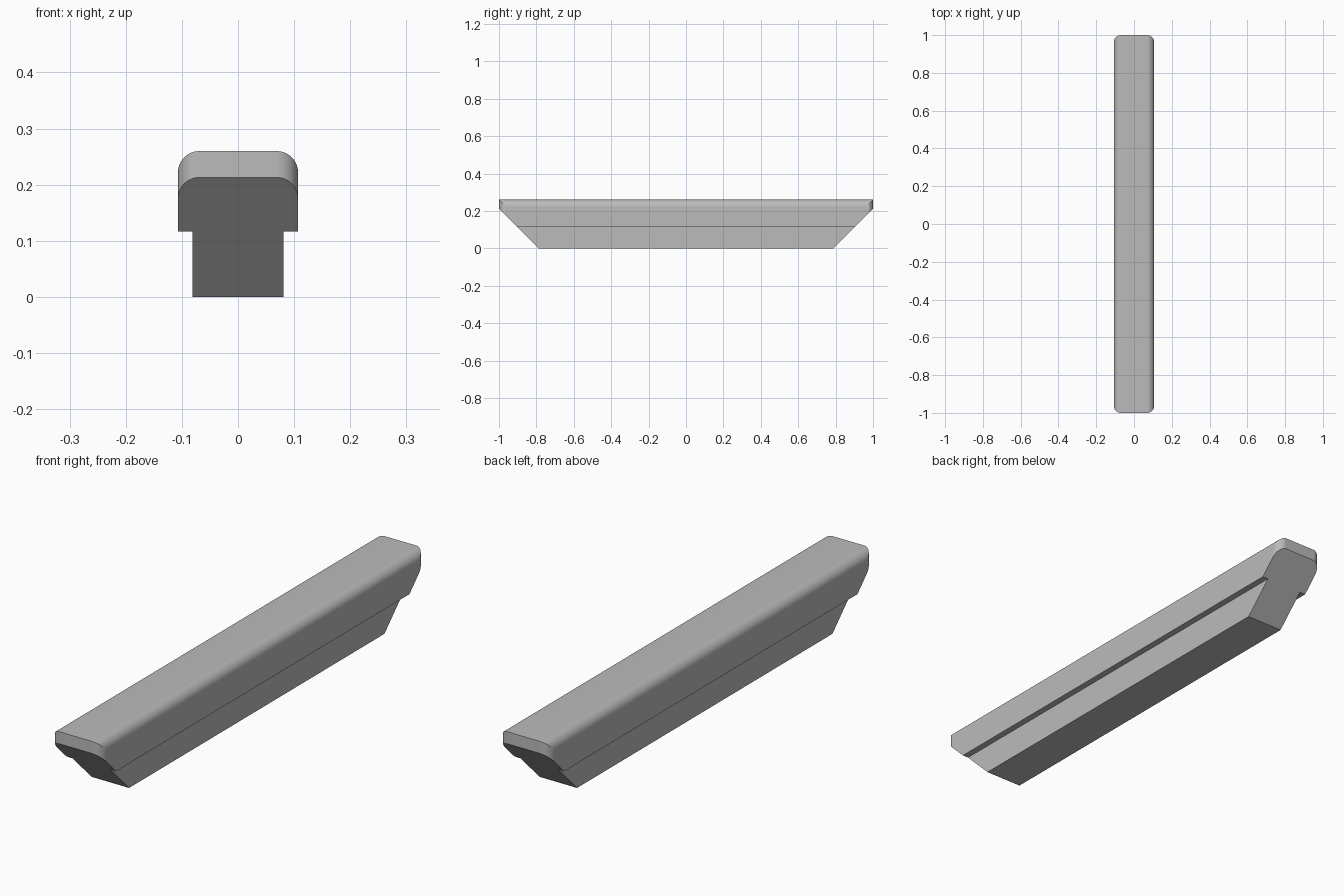
import bpy, bmesh, math
from mathutils import Vector

cube = bpy.data.objects.get("Cube")
if cube:
    bpy.data.objects.remove(cube, do_unlink=True)

HALF_W, STEM_W = 0.107, 0.081      # half widths of the cap and the stem
TOP, LEDGE, FOOT = 0.26, 0.117, 0.787
R, STEPS = 0.038, 10               # rounding radius and segments


def arc(cx, cy):
    """Quarter circle from the +x side round to the +y side."""
    return [(cx + R * math.cos(a), cy + R * math.sin(a))
            for a in (math.pi / 2 * i / STEPS for i in range(STEPS + 1))]


def mirrored(points):
    return points + [(-x, y) for x, y in reversed(points)]


def prism(name, outline, place, depth):
    """Solid made by sweeping an outline along the given vector."""
    bm = bmesh.new()
    face = bm.faces.new([bm.verts.new(place(u, v)) for u, v in outline])
    swept = bmesh.ops.extrude_face_region(bm, geom=[face])
    verts = [g for g in swept["geom"] if isinstance(g, bmesh.types.BMVert)]
    bmesh.ops.translate(bm, verts=verts, vec=Vector(depth))
    bmesh.ops.recalc_face_normals(bm, faces=bm.faces)
    mesh = bpy.data.meshes.new(name)
    bm.to_mesh(mesh)
    bm.free()
    obj = bpy.data.objects.new(name, mesh)
    bpy.context.collection.objects.link(obj)
    return obj


# Bar: T-shaped section with a rounded top, swept along its length
section = [(STEM_W, 0), (STEM_W, LEDGE), (HALF_W, LEDGE)] + arc(HALF_W - R, TOP - R)
bar = prism("handle_bar", mirrored(section), lambda u, v: (u, -1.1, v), (0, 2.2, 0))

# Plan outline that rounds the four upright end corners
quarter = [(0.2, 0.9)] + arc(HALF_W - R, 1 - R)
half = [(x, -y) for x, y in reversed(quarter)] + quarter
plan = prism("plan_cutter", mirrored(half), lambda u, v: (u, v, -0.1), (0, 0, 0.5))

# Side outline that cuts both ends back at 45 degrees below
slope = mirrored([(FOOT + z, z) for z in (-0.1, 0.4)])
ends = prism("end_cutter", slope, lambda u, v: (-0.3, u, v), (0.6, 0, 0))

bpy.ops.object.select_all(action='DESELECT')
bpy.context.view_layer.objects.active = bar
bar.select_set(True)
for cutter in (plan, ends):
    cutter.hide_render = True
    mod = bar.modifiers.new("trim", 'BOOLEAN')
    mod.operation, mod.solver, mod.object = 'INTERSECT', 'EXACT', cutter
    bpy.ops.object.modifier_apply(modifier=mod.name)
    bpy.data.objects.remove(cutter, do_unlink=True)

# Grey finish, smooth on the rounded edges only
grey = bpy.data.materials.new("grey")
grey.use_nodes = True
colour = (0.5, 0.5, 0.5, 1)
grey.diffuse_color = colour
grey.node_tree.nodes["Principled BSDF"].inputs["Base Color"].default_value = colour
bar.data.materials.clear()
bar.data.materials.append(grey)
bpy.ops.object.shade_smooth_by_angle(angle=math.radians(30))
weighted = bar.modifiers.new("even_shading", 'WEIGHTED_NORMAL')
weighted.keep_sharp = True
